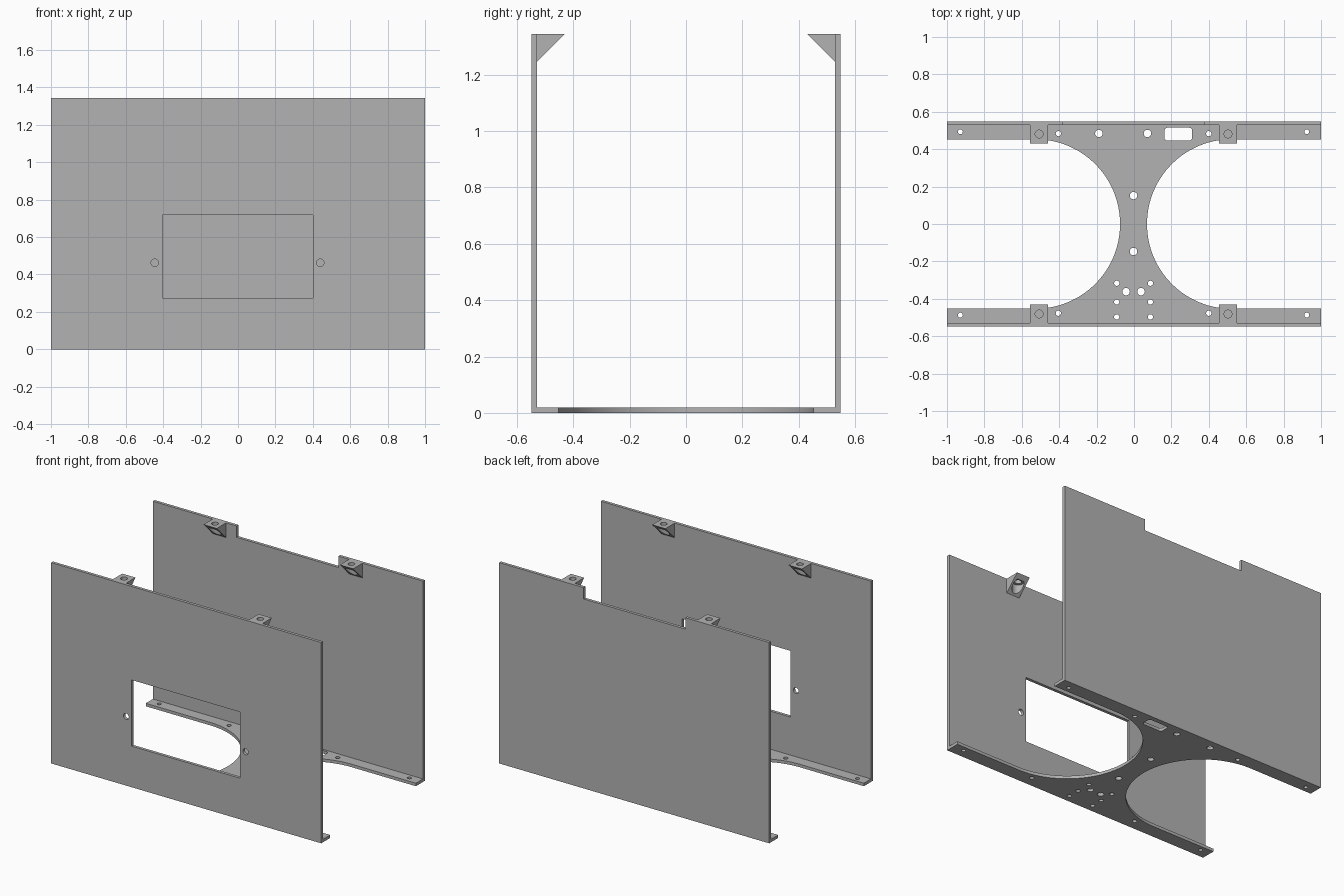
import bpy, bmesh, math
from mathutils import Matrix

if "Cube" in bpy.data.objects:
    bpy.data.objects.remove(bpy.data.objects["Cube"])

X0, HALF_Y, HEIGHT, T = -0.0025, 0.548, 1.344, 0.02

grey = bpy.data.materials.new("sheet grey")
grey.diffuse_color = (0.45, 0.45, 0.45, 1)
grey.use_nodes = True
grey.node_tree.nodes["Principled BSDF"].inputs["Base Color"].default_value = grey.diffuse_color


def arc(cx, cy, r, a0, a1, n):
    step = math.radians(a1 - a0) / n
    return [(cx + r * math.cos(math.radians(a0) + i * step),
             cy + r * math.sin(math.radians(a0) + i * step)) for i in range(n + 1)]


def circle(cx, cy, r, n=32):
    return arc(cx, cy, r, 0, 360, n)[:-1]


def rect(x0, y0, x1, y1):
    return [(x0, y0), (x1, y0), (x1, y1), (x0, y1)]


def finish(name, mesh, matrix):
    bm = bmesh.new()
    bm.from_mesh(mesh)
    bmesh.ops.remove_doubles(bm, verts=bm.verts, dist=1e-5)
    bmesh.ops.transform(bm, matrix=matrix, verts=bm.verts)
    bmesh.ops.recalc_face_normals(bm, faces=bm.faces)
    bm.to_mesh(mesh)
    bm.free()
    mesh.materials.clear()
    mesh.materials.append(grey)
    ob = bpy.data.objects.new(name, mesh)
    bpy.context.collection.objects.link(ob)
    return ob


def smooth(ob):
    bpy.ops.object.select_all(action='DESELECT')
    ob.select_set(True)
    bpy.context.view_layer.objects.active = ob
    bpy.ops.object.shade_smooth_by_angle(angle=math.radians(30))


def sheet(name, loops, matrix):
    """Flat sheet of thickness T: first loop is the outline, the rest are holes."""
    cu = bpy.data.curves.new(name, 'CURVE')
    cu.dimensions, cu.fill_mode, cu.extrude = '2D', 'BOTH', T / 2
    for pts in loops:
        sp = cu.splines.new('POLY')
        sp.points.add(len(pts) - 1)
        for p, (x, y) in zip(sp.points, pts):
            p.co = (x, y, 0, 1)
        sp.use_cyclic_u = True
    tmp = bpy.data.objects.new(name + "_profile", cu)
    bpy.context.collection.objects.link(tmp)
    bpy.context.view_layer.update()
    mesh = bpy.data.meshes.new_from_object(
        tmp.evaluated_get(bpy.context.evaluated_depsgraph_get()))
    bpy.data.objects.remove(tmp)
    smooth(finish(name, mesh, matrix))


# Base: wide at both walls, with two large round-ended cutouts forming the waist
yi, R, CX = HALF_Y - T, 0.453, 0.525
outline = [(-1, -yi), (1, -yi), (1, -R)]
outline += arc(CX + X0, 0, R, 270, 90, 64)
outline += [(1, R), (1, yi), (-1, yi), (-1, R)]
outline += arc(-CX + X0, 0, R, 90, -90, 64)
outline += [(-1, -R)]
holes = []
for s in (-1, 1):
    for x, y, r in ((0.926, 0.493, 0.013), (0.926, -0.487, 0.013),
                    (0.402, 0.483, 0.014), (0.402, -0.477, 0.014),
                    (0.09, -0.317, 0.014), (0.09, -0.417, 0.014),
                    (0.09, -0.497, 0.014), (0.04, -0.362, 0.02)):
        holes.append(circle(s * x + X0, y, r))
for x, y in ((-0.188, 0.484), (0.072, 0.484), (X0, 0.152), (X0, -0.147)):
    holes.append(circle(x, y, 0.02))
# Rounded cable slot
slot = []
for cx, cy, a in ((0.295, 0.499, 0), (0.179, 0.499, 90),
                  (0.179, 0.462, 180), (0.295, 0.462, 270)):
    slot += arc(cx, cy, 0.016, a, a + 90, 6)
holes.append(slot)
sheet("base_plate", [outline] + holes, Matrix.Translation((0, 0, T / 2)))

# Walls: front with window and two screw holes, back with a notched top edge
upright = Matrix.Rotation(math.pi / 2, 4, 'X')
sheet("front_wall",
      [rect(-1, 0, 1, HEIGHT), rect(-0.405, 0.275, 0.4, 0.718),
       circle(-0.445, 0.463, 0.02), circle(0.44, 0.463, 0.02)],
      Matrix.Translation((0, -HALF_Y + T / 2, 0)) @ upright)
notch, depth = 0.377, 0.076
sheet("back_wall",
      [[(-1, 0), (1, 0), (1, HEIGHT), (notch + X0, HEIGHT),
        (notch + X0, HEIGHT - depth), (-notch + X0, HEIGHT - depth),
        (-notch + X0, HEIGHT), (-1, HEIGHT)]],
      Matrix.Translation((0, HALF_Y - T / 2, 0)) @ upright)


def cylinder(name, x, y, z0, z1, r):
    bm = bmesh.new()
    bmesh.ops.create_cone(bm, cap_ends=True, segments=32, radius1=r, radius2=r,
                          depth=z1 - z0)
    mesh = bpy.data.meshes.new(name)
    bm.to_mesh(mesh)
    bm.free()
    ob = finish(name, mesh, Matrix.Translation((x, y, (z0 + z1) / 2)))
    ob.hide_render = True
    return ob


# Triangular lid brackets with a screw hole on top and a wider pocket below
for sx, xn in ((-1, "left"), (1, "right")):
    for sy, yn in ((-1, "front"), (1, "back")):
        x, w, d = sx * 0.505 + X0, 0.049, 0.098
        bm = bmesh.new()
        tri = [bm.verts.new((x - w, sy * y, z)) for y, z in
               ((yi, HEIGHT), (yi - d, HEIGHT), (yi, HEIGHT - d))]
        face = bm.faces.new(tri)
        ext = bmesh.ops.extrude_face_region(bm, geom=[face])
        bmesh.ops.translate(bm, vec=(2 * w, 0, 0), verts=[
            v for v in ext["geom"] if isinstance(v, bmesh.types.BMVert)])
        mesh = bpy.data.meshes.new("bracket")
        bm.to_mesh(mesh)
        bm.free()
        ob = finish(f"{yn}_{xn}_bracket", mesh, Matrix())
        yc = sy * 0.481
        cutters = [cylinder("screw_cutter", x, yc, 1.2, 1.4, 0.021),
                   cylinder("pocket_cutter", x, yc, 1.2, HEIGHT - 0.025, 0.037)]
        for c in cutters:
            mod = ob.modifiers.new("cut", 'BOOLEAN')
            mod.operation, mod.solver, mod.object = 'DIFFERENCE', 'EXACT', c
        bpy.context.view_layer.update()
        ob.data = bpy.data.meshes.new_from_object(
            ob.evaluated_get(bpy.context.evaluated_depsgraph_get()))
        ob.modifiers.clear()
        for c in cutters:
            bpy.data.objects.remove(c)
        smooth(ob)
